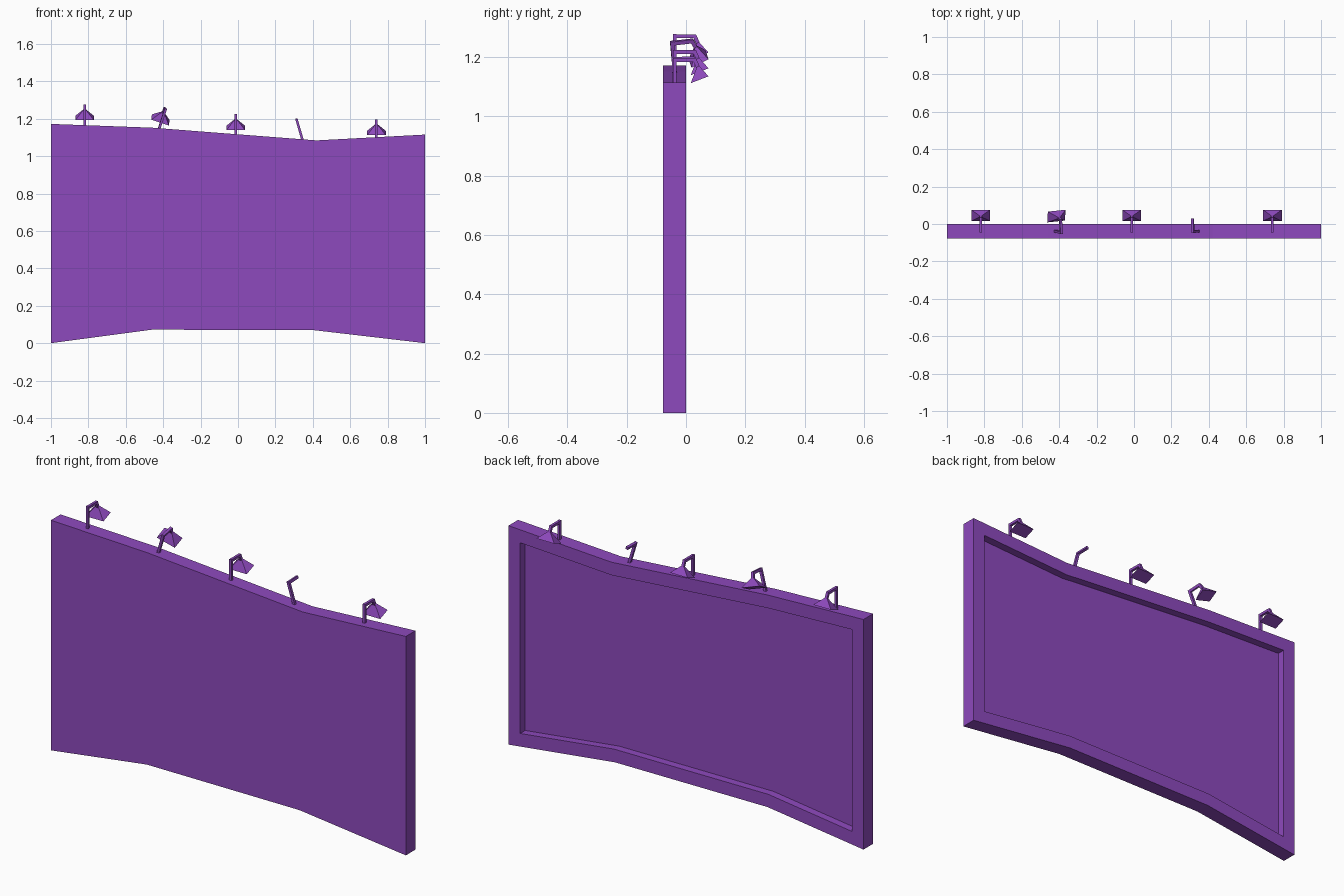
import bpy, bmesh
from math import radians
from mathutils import Vector, Matrix, Euler

if "Cube" in bpy.data.objects:
    bpy.data.objects.remove(bpy.data.objects["Cube"])

purple = bpy.data.materials.new("purple")
purple.diffuse_color = (0.27, 0.067, 0.51, 1)
purple.use_nodes = True
purple.node_tree.nodes["Principled BSDF"].inputs["Base Color"].default_value = purple.diffuse_color


def finish(name, bm):
    bmesh.ops.recalc_face_normals(bm, faces=bm.faces[:])
    me = bpy.data.meshes.new(name)
    bm.to_mesh(me)
    bm.free()
    ob = bpy.data.objects.new(name, me)
    bpy.context.collection.objects.link(ob)
    me.materials.append(purple)
    return ob


def bar(bm, p, q, t=0.013):
    # square rod between two points
    p, q = Vector(p), Vector(q)
    d = q - p
    m = (Matrix.Translation((p + q) / 2) @ d.to_track_quat('Z', 'X').to_matrix().to_4x4()
         @ Matrix.Diagonal((t, t, d.length, 1)))
    bmesh.ops.create_cube(bm, size=1, matrix=m)


# billboard panel with a recessed back
FRONT, BACK = -0.077, 0.0
outline = [(-1, 0), (-0.46, 0.072), (0.4, 0.07), (1, 0),
           (1, 1.115), (0.42, 1.084), (-0.46, 1.152), (-1, 1.172)]
bm = bmesh.new()
face = bm.faces.new([bm.verts.new((x, FRONT, z)) for x, z in outline])
ext = bmesh.ops.extrude_face_region(bm, geom=[face], use_keep_orig=True)
bmesh.ops.translate(bm, vec=(0, BACK - FRONT, 0),
                    verts=[v for v in ext["geom"] if isinstance(v, bmesh.types.BMVert)])
bmesh.ops.recalc_face_normals(bm, faces=bm.faces[:])
back = max(bm.faces, key=lambda f: f.calc_center_median().y)
bmesh.ops.inset_region(bm, faces=[back], thickness=0.066, use_even_offset=True)
rec = bmesh.ops.extrude_face_region(bm, geom=[back])
bmesh.ops.translate(bm, vec=(0, -0.04, 0),
                    verts=[v for v in rec["geom"] if isinstance(v, bmesh.types.BMVert)])
if back.is_valid:
    bmesh.ops.delete(bm, geom=[back], context='FACES_ONLY')
finish("billboard_panel", bm)


def lamp(name, x, z, rot=(0, 0, 0), shade=True):
    place = (Matrix.Translation((x, -0.038, z))
             @ Euler([radians(a) for a in rot]).to_matrix().to_4x4())
    # post and arm, with a drop rod when the shade is present
    bm = bmesh.new()
    bar(bm, (0, 0, -0.012), (0, 0, 0.107))
    bar(bm, (0, -0.006, 0.1), (0, 0.07, 0.1))
    if shade:
        bar(bm, (0, 0.066, 0.104), (0, 0.08, 0.072))
    finish(name + "_arm", bm).matrix_world = place
    if not shade:
        return
    # tilted pyramid shade
    bm = bmesh.new()
    base = [bm.verts.new(c) for c in ((-0.05, 0.054, 0.022), (0.05, 0.054, 0.022),
                                      (0.05, 0.114, 0.045), (-0.05, 0.114, 0.045))]
    apex = bm.verts.new((0, 0.078, 0.085))
    bm.faces.new(base)
    for i in range(4):
        bm.faces.new((base[i], base[(i + 1) % 4], apex))
    finish(name + "_shade", bm).matrix_world = place


# row of lamps: one bent, one broken
lamp("lamp_1", -0.82, 1.17)
lamp("lamp_2_bent", -0.42, 1.152, (7, 18, 6))
lamp("lamp_3", -0.012, 1.117)
lamp("lamp_4_broken", 0.342, 1.096, (2, -16, 0), shade=False)
lamp("lamp_5", 0.74, 1.09)
